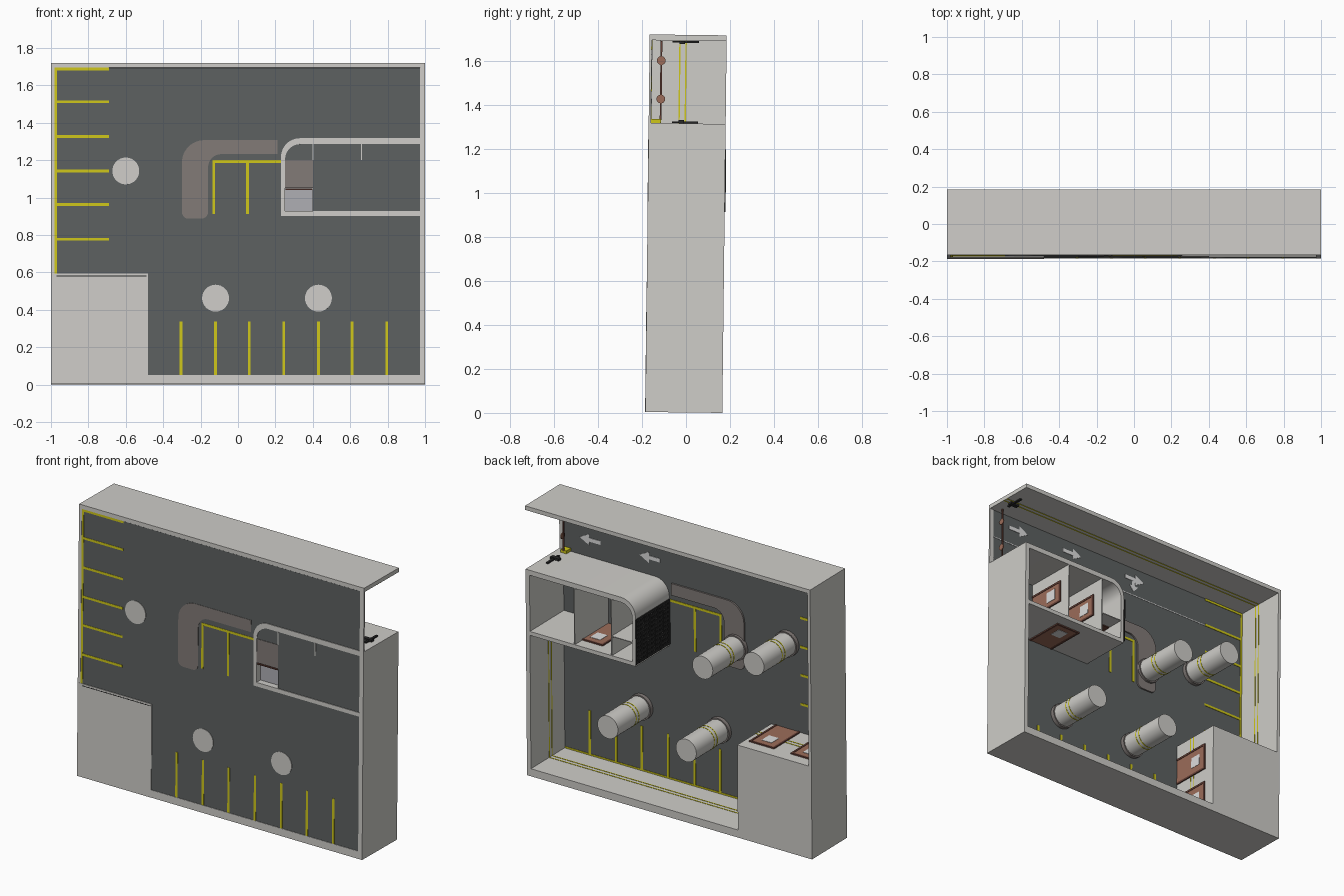
import bpy, bmesh, math
from mathutils import Matrix, Vector

if "Cube" in bpy.data.objects:
    bpy.data.objects.remove(bpy.data.objects["Cube"])


def mat(name, r, g, b):
    m = bpy.data.materials.new(name)
    m.diffuse_color = (r, g, b, 1)
    m.use_nodes = True
    m.node_tree.nodes["Principled BSDF"].inputs["Base Color"].default_value = m.diffuse_color
    return m


LIGHT = mat("light_concrete", .62, .61, .58)
ASPHALT = mat("asphalt", .11, .12, .12)
YELLOW = mat("yellow_paint", .62, .57, .01)
CURB = mat("curb_grey", .22, .195, .185)
BROWN = mat("door_brown", .33, .15, .1)
FRAME = mat("frame_brown", .14, .055, .04)
BLACK = mat("black_metal", .02, .02, .02)
PANEL = mat("stair_grey", .42, .42, .45)
WHITE = mat("white_paint", .72, .72, .72)

# whole model leans very slightly about the x axis
C = Vector((0, 0, .86))
TILT = Matrix.Translation(C) @ Matrix.Rotation(-.0116, 4, 'X') @ Matrix.Translation(-C)
F, IN, TOP = -.175, -.165, .175      # outer floor face, inner floor face, wall tops


def finish(name, bm, m):
    bmesh.ops.recalc_face_normals(bm, faces=bm.faces)
    bm.transform(TILT)
    me = bpy.data.meshes.new(name)
    bm.to_mesh(me)
    bm.free()
    me.materials.append(m)
    ob = bpy.data.objects.new(name, me)
    bpy.context.collection.objects.link(ob)
    return ob


def boxes(name, m, items):
    """Each item: x0, x1, y0, y1, z0, z1"""
    bm = bmesh.new()
    for x0, x1, y0, y1, z0, z1 in items:
        M = Matrix.Translation(((x0 + x1) / 2, (y0 + y1) / 2, (z0 + z1) / 2)) @ \
            Matrix.Diagonal((x1 - x0, y1 - y0, z1 - z0, 1))
        bmesh.ops.create_cube(bm, size=1, matrix=M)
    return finish(name, bm, m)


def prism(name, m, pts, y0, y1):
    """Extrude an x-z outline along y"""
    bm = bmesh.new()
    f = bm.faces.new([bm.verts.new((x, y0, z)) for x, z in pts])
    r = bmesh.ops.extrude_face_region(bm, geom=[f])
    bmesh.ops.translate(bm, vec=(0, y1 - y0, 0),
                        verts=[v for v in r['geom'] if isinstance(v, bmesh.types.BMVert)])
    return finish(name, bm, m)


def arc(cx, cz, r, a0, a1, n=12):
    return [(cx + r * math.cos(math.radians(a0 + (a1 - a0) * i / n)),
             cz + r * math.sin(math.radians(a0 + (a1 - a0) * i / n))) for i in range(n + 1)]


def cyl(name, m, x, z, r, y0, y1, n=32):
    return prism(name, m, arc(x, z, r, 0, 360 * (n - 1) / n, n - 1), y0, y1)


def smooth(ob):
    bpy.context.view_layer.objects.active = ob
    ob.select_set(True)
    bpy.ops.object.shade_smooth_by_angle(angle=math.radians(30))
    ob.select_set(False)


# floor with the stairwell opening
boxes("floor", ASPHALT, [(-.97, .25, F + .003, IN, .05, 1.69), (.4, .975, F + .003, IN, .05, 1.69),
                         (.25, .4, F + .003, IN, .05, .925), (.25, .4, F + .003, IN, 1.05, 1.69)])

# outer walls, with the entrance left open on the right
boxes("outer_walls", LIGHT, [
    (-1, 1, F, TOP, 1.692, 1.718), (-1, 1, F, TOP, .002, .05),
    (-1, -.98, F, TOP, .05, 1.692), (.972, 1, F, TOP, .05, 1.315),
    (.972, 1, F, IN, 1.315, 1.692)])
boxes("corner_room", LIGHT, [(-1, -.48, F - .001, TOP, .002, .592)])
boxes("room_joint", BLACK, [(-.97, -.49, F - .002, F, .577, .581)])

# office shell with one rounded corner
outer = [(.975, 1.315)] + arc(.33, 1.215, .1, 90, 180) + [(.23, .9), (.975, .9)]
inner = [(.975, .925), (.252, .925)] + arc(.332, 1.203, .08, 180, 90) + [(.975, 1.283)]
smooth(prism("office_shell", LIGHT, outer + inner, F - .001, TOP))
boxes("office_partitions", LIGHT, [(.397, .403, IN, TOP, .925, 1.283), (.657, .663, IN, TOP, .925, 1.283),
                                   (.397, .403, F, IN, 1.2, 1.283), (.657, .663, F, IN, 1.2, 1.283),
                                   (.25, .4, IN, TOP, 1.045, 1.05)])
boxes("stairwell_panel", PANEL, [(.25, .4, -.135, -.13, .925, 1.045)])
boxes("vestibule_floor", CURB, [(.252, .4, F, IN + .003, 1.05, 1.2)])
boxes("stairwell_door", FRAME, [(.255, .397, F, .07, 1.039, 1.045)])

# grille on the office side wall
boxes("office_grille", BLACK,
      [(.221, .229, -.16 + i * .027, -.145 + i * .027, .915, 1.2) for i in range(13)] +
      [(.222, .229, -.16, .179 - .01, .915 + i * .027, .93 + i * .027) for i in range(11)])

# round pillars with collar and stripe
for i, (x, z) in enumerate([(-.6, 1.14), (-.12, .46), (.43, .46), (-.24, 1.02)]):
    y0 = F if i < 3 else IN
    smooth(cyl(f"pillar_{i}", LIGHT, x, z, .072, y0, TOP))
    smooth(cyl(f"pillar_collar_{i}", CURB, x, z, .08, IN, -.14))
    for k, y in enumerate((-.04, -.012)):
        smooth(cyl(f"pillar_stripe_{i}_{k}", YELLOW, x, z, .0735, y, y + .006))

# bent kerb island
kerb = [(.21, 1.305)] + arc(-.18, 1.185, .12, 90, 180) + arc(-.265, .92, .035, 180, 270, 5) + \
    arc(-.195, .92, .035, 270, 360, 5) + arc(-.09, 1.16, .07, 180, 90, 8) + [(.21, 1.23)]
prism("kerb_island", CURB, kerb, F + .001, -.155)

# parking bay lines, seen on both faces of the floor
W = .0075
A, B = F + .001, IN + .003
lines = [(-.97, -.69, A, B, z - W, z + W) for z in (1.685, 1.51, 1.325, 1.14, .96, .775)]
lines += [(x - W, x + W, A, B, .045, .335) for x in (-.305, -.12, .06, .245, .43, .61, .795)]
lines += [(x - W, x + W, A, B, .91, 1.19) for x in (-.13, .05)]
lines += [(-.1375, .23, A, B, 1.183, 1.198), (-.98, -.967, A, B, .592, 1.692),
          (-.48, .97, IN, B, .05, .06)]
boxes("bay_lines", YELLOW, lines)

# thin safety stripes around the inside of the walls
st = []
for y in (-.04, -.012):
    e = y + .006
    st += [(-.98, -.978, y, e, .592, 1.692), (-.48, -.478, y, e, .05, .592),
           (-.48, .972, y, e, .05, .052), (.97, .972, y, e, .05, .9),
           (-.98, 1, y, e, 1.69, 1.692), (-.98, -.48, y, e, .592, .594)]
boxes("wall_stripes", YELLOW, st)


# doors: c0..c1 runs along the wall, p is the wall face, s the outward side
def door(name, axis, c, p, s, w=.15, h=.25):
    y0 = IN + .005

    def slab(u0, u1, v0, v1, d):
        a, b = sorted((p, p + s * d))
        if axis == 'x':
            return (c + u0, c + u1, y0 + v0, y0 + v1, a, b)
        return (a, b, y0 + v0, y0 + v1, c + u0, c + u1)
    k, t = w / 2, .012
    boxes(name, BROWN, [slab(-k, k, 0, h, .005)])
    boxes(name + "_frame", FRAME, [slab(-k - t, -k, 0, h + t, .008), slab(k, k + t, 0, h + t, .008),
                                   slab(-k, k, h, h + t, .008)])
    boxes(name + "_window", WHITE, [slab(-.035, .035, h * .55, h * .85, .007)])


door("room_door_a", 'x', -.6, .592, 1)
door("room_door_b", 'x', -.89, .592, 1)
door("room_door_c", 'z', .41, -.48, 1)
door("room_door_d", 'z', .15, -.48, 1)
door("office_door_outer", 'x', .6, .9, -1)
door("office_door_inner", 'x', .6, .925, 1)
door("partition_door_right", 'z', 1.13, .663, 1, .12)
door("partition_door_left", 'z', 1.13, .403, 1, .12)


# lane arrows: s is the pointing direction along x
def arrow(name, x, z, s):
    pts = [(-.07, -.012), (.01, -.012), (.01, -.035), (.075, 0), (.01, .035), (.01, .012), (-.07, .012)]
    prism(name, WHITE, [(x + s * u, z + v) for u, v in pts], IN, IN + .003)


for i, x in enumerate((.36, .78)):
    arrow(f"exit_arrow_{i}", x, 1.425, 1)
    arrow(f"entry_arrow_{i}", x, 1.615, -1)
arrow("entry_arrow_2", -.13, 1.615, -1)
prism("turn_arrow", WHITE, [(-.115, 1.61), (-.115, 1.57), (-.095, 1.57), (-.127, 1.53), (-.16, 1.57),
                            (-.139, 1.57), (-.139, 1.61)], IN, IN + .0025)
boxes("lane_divider", WHITE, [(-.7, .97, IN, IN + .002, 1.503, 1.509)])

# entrance barrier with two round signs, and ceiling brackets
boxes("barrier_post", YELLOW, [(.92, .96, IN, -.12, 1.316, 1.335)])
boxes("barrier_arm", FRAME, [(.935, .943, -.125, -.117, 1.33, 1.69)])
for i, z in enumerate((1.6, 1.425)):
    bm = bmesh.new()
    bmesh.ops.create_cone(bm, cap_ends=True, segments=16, radius1=.02, radius2=.02, depth=.006,
                          matrix=Matrix.Translation((.945, -.121, z)) @ Matrix.Rotation(math.pi / 2, 4, 'Y'))
    finish(f"barrier_sign_{i}", bm, BROWN)
boxes("entrance_brackets", BLACK, [(.93, .945, -.07, .05, 1.316, 1.324), (.93, .945, -.07, .05, 1.682, 1.69),
                                   (.9, .96, -.04, -.015, 1.316, 1.33), (.9, .96, -.04, -.015, 1.677, 1.69)])
